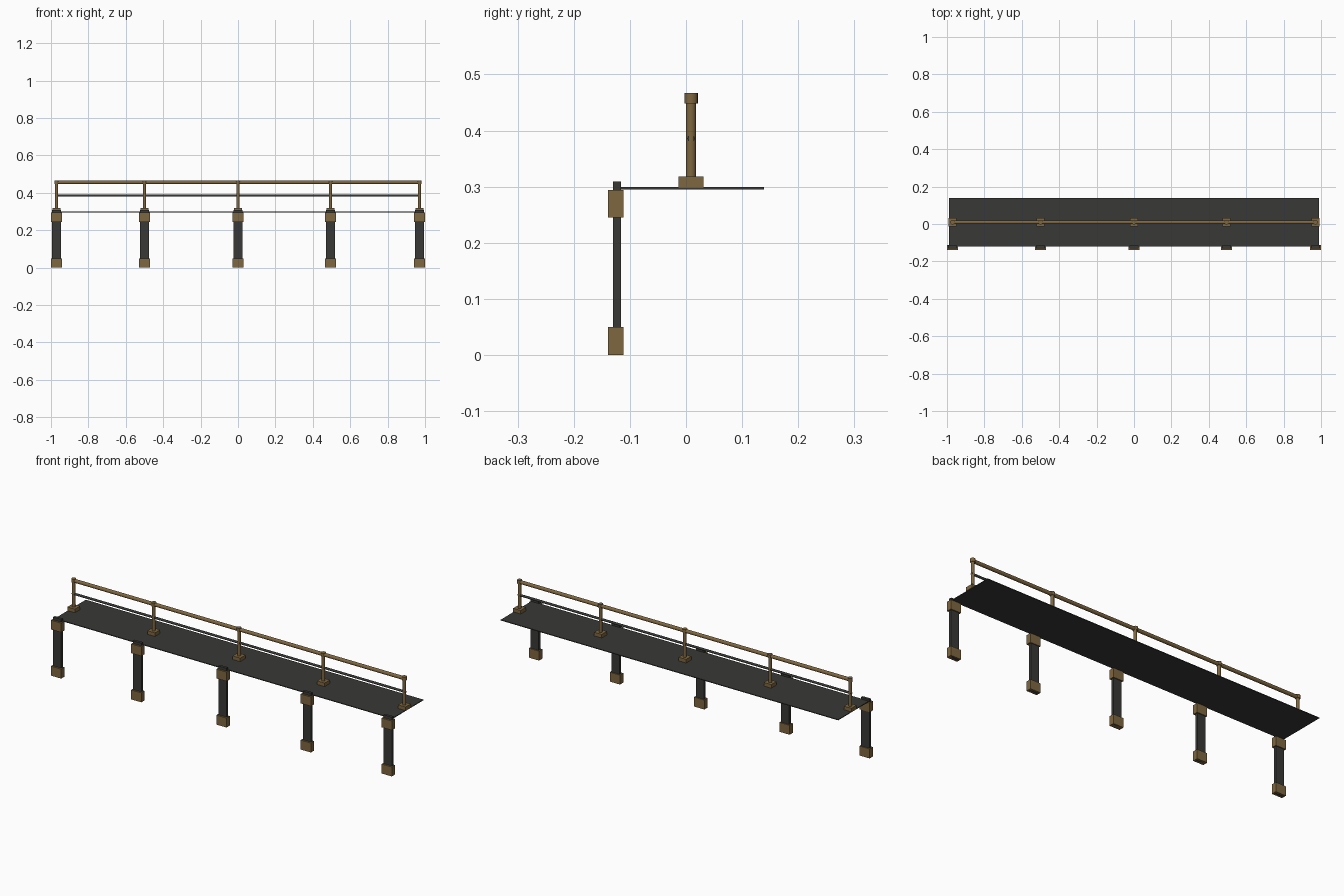
import bpy
from math import pi

if "Cube" in bpy.data.objects:
    bpy.data.objects.remove(bpy.data.objects["Cube"])


def material(name, rgb):
    m = bpy.data.materials.new(name)
    m.diffuse_color = (*rgb, 1)
    m.use_nodes = True
    m.node_tree.nodes["Principled BSDF"].inputs["Base Color"].default_value = m.diffuse_color
    return m


BRONZE = material("bronze", (0.21, 0.135, 0.05))
DARK = material("dark", (0.04, 0.04, 0.038))


def box(name, x, y, z, mat):
    # each of x, y, z is a (min, max) pair
    bpy.ops.mesh.primitive_cube_add(size=1, location=[(a + b) / 2 for a, b in (x, y, z)])
    o = bpy.context.object
    o.name = name
    o.scale = [b - a for a, b in (x, y, z)]
    bpy.ops.object.transform_apply(location=False, rotation=False, scale=True)
    o.data.materials.append(mat)


def rod(name, radius, length, loc, mat, along_x=False):
    bpy.ops.mesh.primitive_cylinder_add(vertices=16, radius=radius, depth=length, location=loc,
                                        rotation=(0, pi / 2 if along_x else 0, 0))
    o = bpy.context.object
    o.name = name
    o.data.materials.append(mat)
    bpy.ops.object.shade_smooth_by_angle()


RAIL_Y = 0.009

# walkway plate
box("deck", (-0.99, 0.99), (-0.12, 0.139), (0.295, 0.299), DARK)

for x in (-0.97, -0.5, 0, 0.495, 0.97):
    # support column along the front edge
    box("column", (x - 0.024, x + 0.024), (-0.13, -0.116), (0.0, 0.309), DARK)
    box("column_foot", (x - 0.03, x + 0.03), (-0.139, -0.111), (0, 0.05), BRONZE)
    box("column_head", (x - 0.03, x + 0.03), (-0.139, -0.111), (0.245, 0.294), BRONZE)
    # railing post
    box("post_base", (x - 0.022, x + 0.022), (RAIL_Y - 0.022, RAIL_Y + 0.022), (0.298, 0.318), BRONZE)
    rod("post", 0.0088, 0.15, (x, RAIL_Y, 0.383), BRONZE)
    rod("post_cap", 0.012, 0.019, (x, RAIL_Y, 0.4575), BRONZE)

# horizontal rails
rod("top_rail", 0.0095, 1.94, (0, RAIL_Y, 0.456), BRONZE, True)
rod("middle_rail", 0.006, 1.956, (0, RAIL_Y, 0.386), DARK, True)
